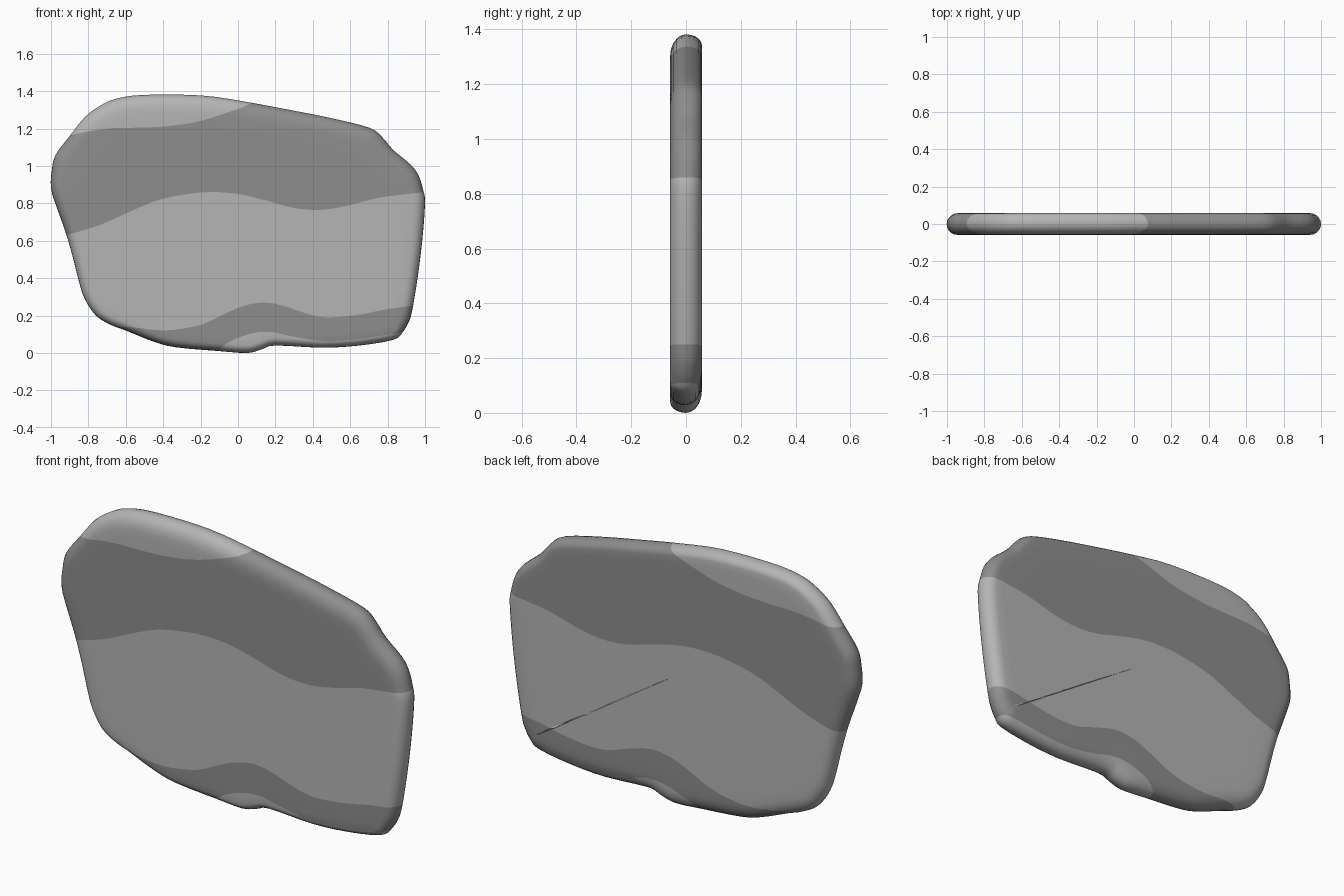
import bpy, bmesh, math
from mathutils import Vector

if "Cube" in bpy.data.objects:
    bpy.data.objects.remove(bpy.data.objects["Cube"])

# Slab outline in x, z (clockwise from the left tip)
OUTLINE = [(-1, .88), (-.995, .98), (-.975, 1.06), (-.9, 1.16), (-.82, 1.26), (-.74, 1.32),
           (-.65, 1.36), (-.5, 1.38), (-.2, 1.377), (.03, 1.345), (.3, 1.295), (.5, 1.255),
           (.7, 1.205), (.77, 1.155), (.83, 1.085), (.92, 1.01), (.965, .95), (.99, .87),
           (1, .8), (.985, .6), (.96, .4), (.93, .22), (.91, .16), (.88, .11), (.83, .07),
           (.65, .04), (.45, .028), (.2, .04), (.13, .02), (.05, 0), (-.1, .01), (-.33, .03),
           (-.45, .06), (-.6, .12), (-.68, .15), (-.76, .2), (-.82, .29), (-.85, .38),
           (-.88, .5), (-.92, .64), (-.97, .78)]

# Wavy colour boundaries, from bottom to top
BANDS = [
    [(-.3, -.2), (-.1, .02), (0, .08), (.1, .11), (.2, .11), (.3, .085), (.45, .065),
     (.6, .07), (.75, .09), (.95, .12)],
    [(-.8, .1), (-.62, .14), (-.4, .12), (-.2, .15), (-.05, .22), (.05, .257), (.15, .27),
     (.25, .25), (.4, .2), (.5, .19), (.65, .205), (.8, .235), (.92, .25)],
    [(-.92, .63), (-.75, .68), (-.6, .745), (-.45, .81), (-.3, .845), (-.15, .86), (0, .85),
     (.15, .815), (.3, .775), (.45, .765), (.6, .79), (.75, .83), (1, .86)],
    [(-.9, 1.165), (-.7, 1.2), (-.5, 1.205), (-.35, 1.215), (-.2, 1.24), (0, 1.305),
     (.07, 1.335), (.4, 1.5)],
]


def smooth(points, closed, steps):
    """Catmull-Rom resampling."""
    p = [Vector(q) for q in points]
    n = len(p)
    pick = (lambda i: p[i % n]) if closed else (lambda i: p[max(0, min(n - 1, i))])
    out = []
    for i in range(n if closed else n - 1):
        a, b, c, d = (pick(i + k) for k in (-1, 0, 1, 2))
        for s in range(steps):
            t = s / steps
            out.append(.5 * (2 * b + (c - a) * t + (2 * a - 5 * b + 4 * c - d) * t * t
                             + (3 * b - a - 3 * c + d) * t ** 3))
    return out if closed else out + [p[-1]]


def height(curve, x):
    if x <= curve[0].x:
        return curve[0].y
    for a, b in zip(curve, curve[1:]):
        if x <= b.x:
            return a.y + (b.y - a.y) * (x - a.x) / (b.x - a.x)
    return curve[-1].y


def material(name, v):
    m = bpy.data.materials.new(name)
    m.diffuse_color = (v, v, v, 1)
    m.use_nodes = True
    m.node_tree.nodes["Principled BSDF"].inputs["Base Color"].default_value = m.diffuse_color
    return m


# Rounded slab: rings from the front centre over the rim to the back centre
edge = smooth(OUTLINE, True, 3)
n = len(edge)
normals = []
for i in range(n):
    t = edge[(i + 3) % n] - edge[i - 3]
    normals.append(Vector((-t.y, t.x)).normalized())
centre = Vector((0, .7))


def inset_ring(side, a):
    ring = []
    for p, nm in zip(edge, normals):
        depth = .06 - side * nm.y * .02      # front rounds more at the top, back more below
        q = p - nm * depth * (1 - math.cos(a))
        ring.append((q.x, side * .058 * math.sin(a), q.y))
    return ring


def face_ring(side, k):
    return [(centre.x + (x - centre.x) * k, side * .059, centre.y + (z - centre.y) * k)
            for x, y, z in inset_ring(side, math.pi / 2)]


scales = [.1, .25, .4, .55, .7, .85, .95]
angles = [math.radians(d) for d in (90, 72, 54, 36, 18)]
rings = [face_ring(-1, k) for k in scales] + [inset_ring(-1, a) for a in angles]
rings += [inset_ring(1, 0)] + [inset_ring(1, a) for a in reversed(angles)]
rings += [face_ring(1, k) for k in reversed(scales)]

bm = bmesh.new()
loops = [[bm.verts.new(c) for c in r] for r in rings]
for r, s in zip(loops, loops[1:]):
    for i in range(n):
        j = (i + 1) % n
        bm.faces.new((r[i], r[j], s[j], s[i]))
for r, y in ((loops[0], -.059), (loops[-1], .059)):
    hub = bm.verts.new((centre.x, y, centre.y))
    for i in range(n):
        bm.faces.new((r[i], r[(i + 1) % n], hub))
bmesh.ops.recalc_face_normals(bm, faces=bm.faces[:])

# Cut along each boundary: flatten the wave, slice level, restore
curves = [smooth(b, False, 4) for b in BANDS]
for c in curves:
    for v in bm.verts:
        v.co.z -= height(c, v.co.x)
    bmesh.ops.bisect_plane(bm, geom=bm.verts[:] + bm.edges[:] + bm.faces[:], dist=1e-5,
                           plane_co=(0, 0, 0), plane_no=(0, 0, 1))
    for v in bm.verts:
        v.co.z += height(c, v.co.x)

# Alternate the two greys band by band
for f in bm.faces:
    f.smooth = True
    level = sum(sum(v.co.z - height(c, v.co.x) for v in f.verts) > 0 for c in curves)
    f.material_index = level % 2

mesh = bpy.data.meshes.new("stone_slab")
bm.to_mesh(mesh)
bm.free()
mesh.materials.append(material("light grey", .46))
mesh.materials.append(material("dark grey", .27))
slab = bpy.data.objects.new("stone_slab", mesh)
bpy.context.collection.objects.link(slab)
